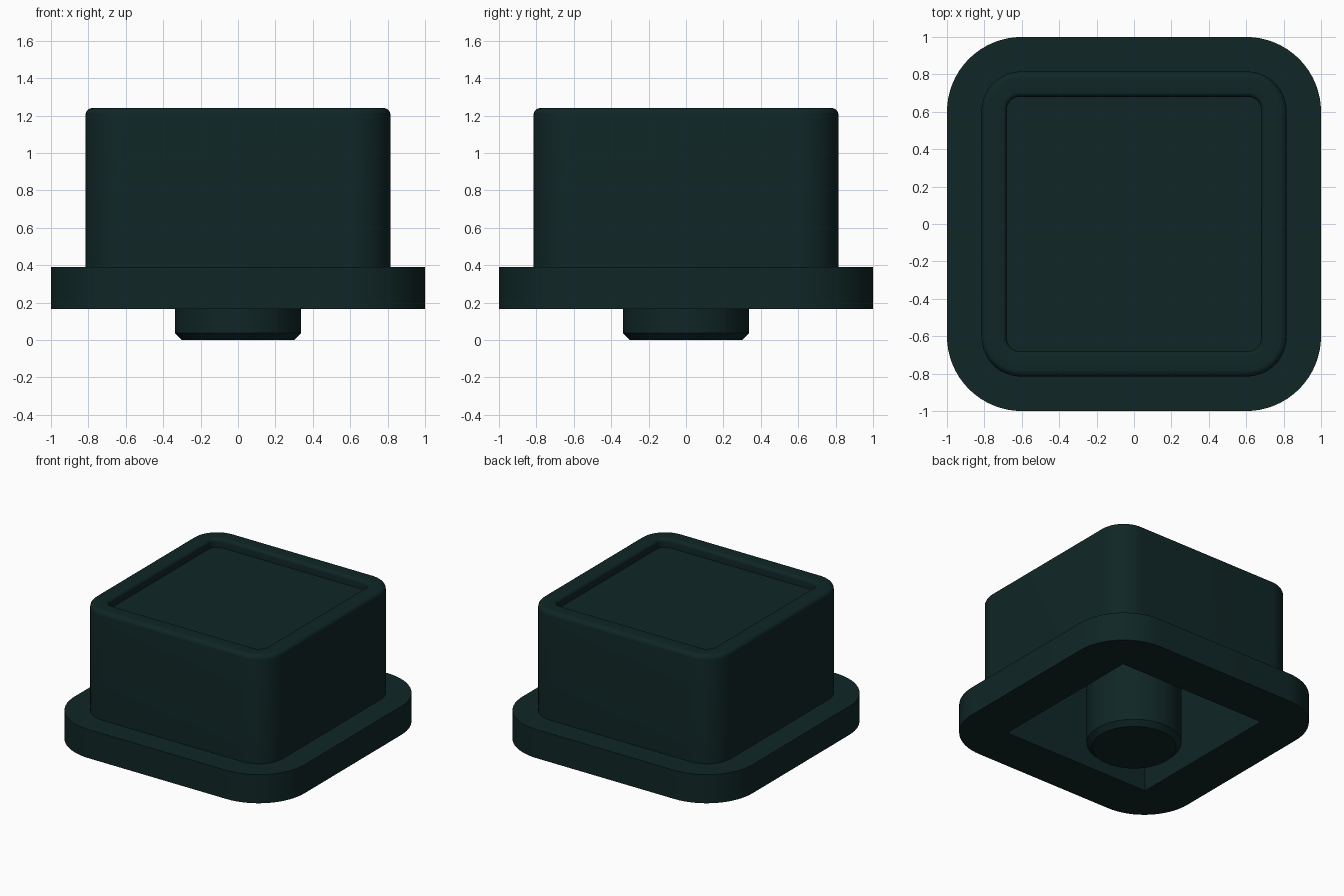
import bpy, bmesh, math

if "Cube" in bpy.data.objects:
    bpy.data.objects.remove(bpy.data.objects["Cube"])

mat = bpy.data.materials.new("dark teal")
mat.diffuse_color = (0.005, 0.019, 0.019, 1.0)
mat.use_nodes = True
mat.node_tree.nodes["Principled BSDF"].inputs["Base Color"].default_value = mat.diffuse_color
SEG = 16  # steps per rounded corner


def rounded_square(half, radius):
    """Counter-clockwise outline; radius equal to half gives a circle."""
    pts = []
    for q in range(4):
        corner = math.radians(45 + 90 * q)
        cx = math.copysign(half - radius, math.cos(corner))
        cy = math.copysign(half - radius, math.sin(corner))
        for i in range(SEG + 1):
            a = math.radians(90 * (q + i / SEG))
            pts.append((cx + radius * math.cos(a), cy + radius * math.sin(a)))
    return pts


def loft(name, rings, cap_start=False, cap_end=False):
    """Skin a list of (half width, corner radius, z) outlines."""
    bm = bmesh.new()
    loops = [[bm.verts.new((x, y, z)) for x, y in rounded_square(h, r)]
             for h, r, z in rings]
    n = len(loops[0])
    for a, b in zip(loops, loops[1:]):
        for i in range(n):
            j = (i + 1) % n
            bm.faces.new((a[i], a[j], b[j], b[i]))
    if cap_start:
        bm.faces.new(loops[0][::-1])
    if cap_end:
        bm.faces.new(loops[-1])
    bmesh.ops.remove_doubles(bm, verts=bm.verts, dist=1e-5)
    mesh = bpy.data.meshes.new(name)
    bm.to_mesh(mesh)
    bm.free()
    mesh.materials.append(mat)
    obj = bpy.data.objects.new(name, mesh)
    bpy.context.collection.objects.link(obj)
    bpy.ops.object.select_all(action='DESELECT')
    obj.select_set(True)
    bpy.context.view_layer.objects.active = obj
    bpy.ops.object.shade_smooth_by_angle(angle=math.radians(30))
    return obj


BASE, STEP, TOP, CEILING = 0.165, 0.39, 1.24, 1.05
BODY, BODY_R, OPENING = 0.815, 0.21, 0.64

# Wide flange around the foot
loft("flange", [(OPENING, 0, BASE), (1, 0.4, BASE), (1, 0.4, STEP),
                (BODY, BODY_R, STEP)])

# Cap body: straight walls, filleted rim, shallow recess in the top
f_out, f_in, recess, recess_r = 0.035, 0.025, 0.68, 0.07
rings = [(BODY, BODY_R, STEP)]
for i in range(7):
    a = math.radians(15 * i)
    d = f_out * (1 - math.cos(a))
    rings.append((BODY - d, BODY_R - d, TOP - f_out * (1 - math.sin(a))))
for i in range(7):
    a = math.radians(15 * i)
    d = f_in * (1 - math.sin(a))
    rings.append((recess + d, recess_r + d, TOP - f_in * (1 - math.cos(a))))
rings.append((recess, recess_r, TOP - 0.068))
loft("cap_body", rings, cap_end=True)

# Square hollow underneath
loft("inner_hollow", [(OPENING, 0, CEILING), (OPENING, 0, BASE)], cap_start=True)

# Round centre stem with a chamfered tip
loft("stem", [(0.30, 0.30, 0), (0.338, 0.338, 0.037), (0.338, 0.338, CEILING)],
     cap_start=True)
